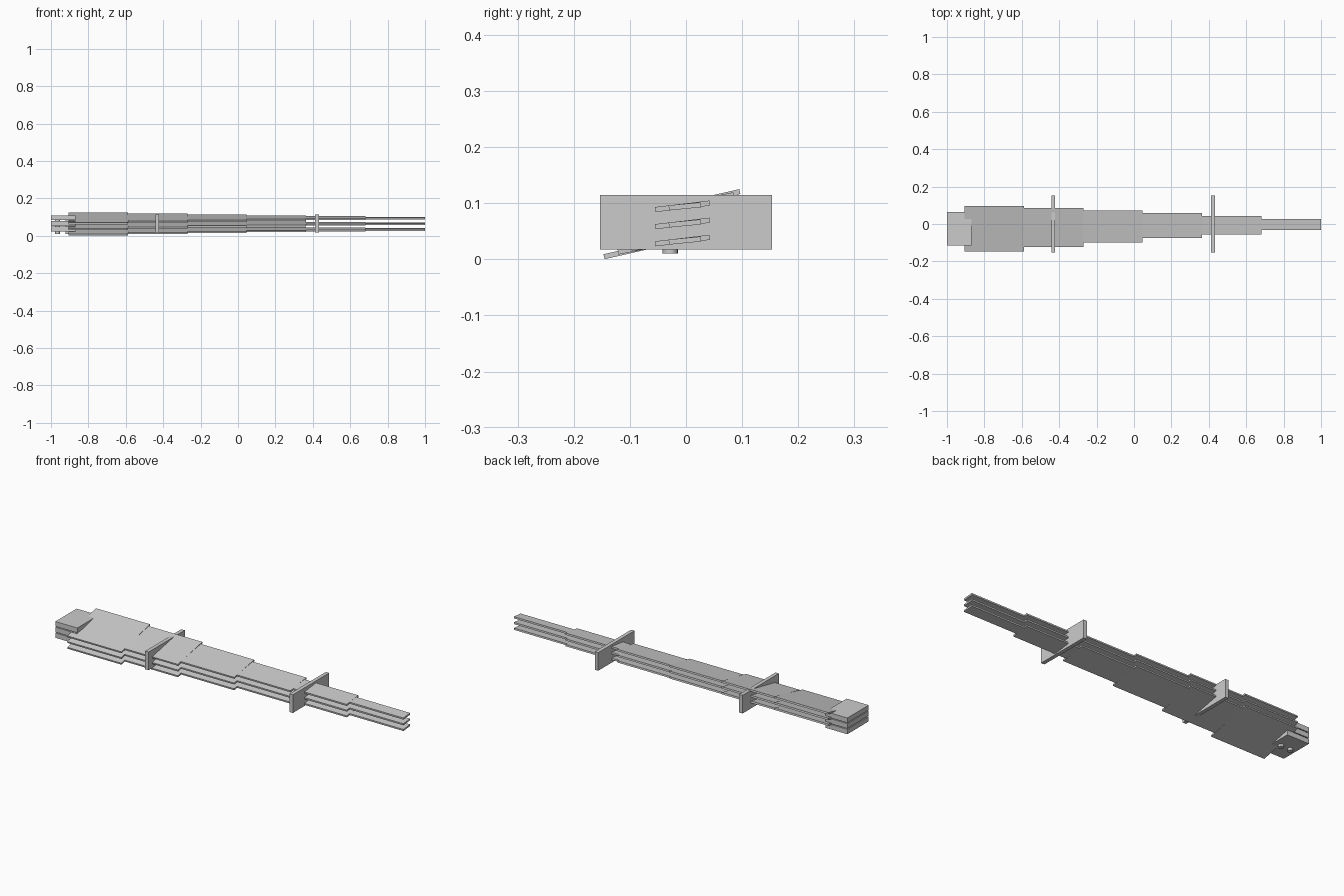
import bpy, math
from mathutils import Matrix, Vector

if "Cube" in bpy.data.objects:
    bpy.data.objects.remove(bpy.data.objects["Cube"])


def box(name, x0, x1, y0, y1, z, thick, angle=0.0):
    """Box given its x and y extents, centre height, and twist about x."""
    bpy.ops.mesh.primitive_cube_add(size=1)
    ob = bpy.context.object
    ob.name = name
    a = math.radians(angle)
    width = (y1 - y0 - thick * math.sin(a)) / math.cos(a)
    m = (Matrix.Translation(Vector(((x0 + x1) / 2, (y0 + y1) / 2, z)))
         @ Matrix.Rotation(a, 4, 'X')
         @ Matrix.Diagonal((x1 - x0, width, thick, 1)))
    ob.data.transform(m)
    return ob


# stepped blade sections: y front, y back, centre height, twist
xs = [-0.907, -0.587, -0.270, 0.046, 0.364, 0.682, 1.0]
sections = [
    (-0.147, 0.097, 0.0322, 12.8),
    (-0.122, 0.086, 0.0335, 11.3),
    (-0.098, 0.073, 0.0335, 9.8),
    (-0.076, 0.059, 0.0335, 8.3),
    (-0.055, 0.043, 0.0335, 6.8),
    (-0.031, 0.027, 0.0335, 5.5),
]
pitch = 0.0305

for k in range(3):
    dz = k * pitch
    for i, (y0, y1, z, twist) in enumerate(sections):
        box(f"blade_{k + 1}_section_{i + 1}", xs[i], xs[i + 1], y0, y1, z + dz, 0.009, twist)
    # thick mounting block at the blade root
    box(f"root_block_{k + 1}", -1.0, -0.87, -0.115, 0.065, 0.0355 + dz, 0.026)
    # short bolts below the root block
    for j, x in enumerate((-0.965, -0.91)):
        bpy.ops.mesh.primitive_cylinder_add(vertices=16, radius=0.0135, depth=0.02,
                                            location=(x, -0.028, 0.02 + dz))
        bpy.context.object.name = f"root_bolt_{k + 1}_{j + 1}"
        bpy.ops.object.shade_smooth_by_angle()

# upright transport frames
for n, x in (("inner", -0.432), ("outer", 0.422)):
    box(f"{n}_support_plate", x - 0.01, x + 0.01, -0.153, 0.153, 0.0665, 0.097)
